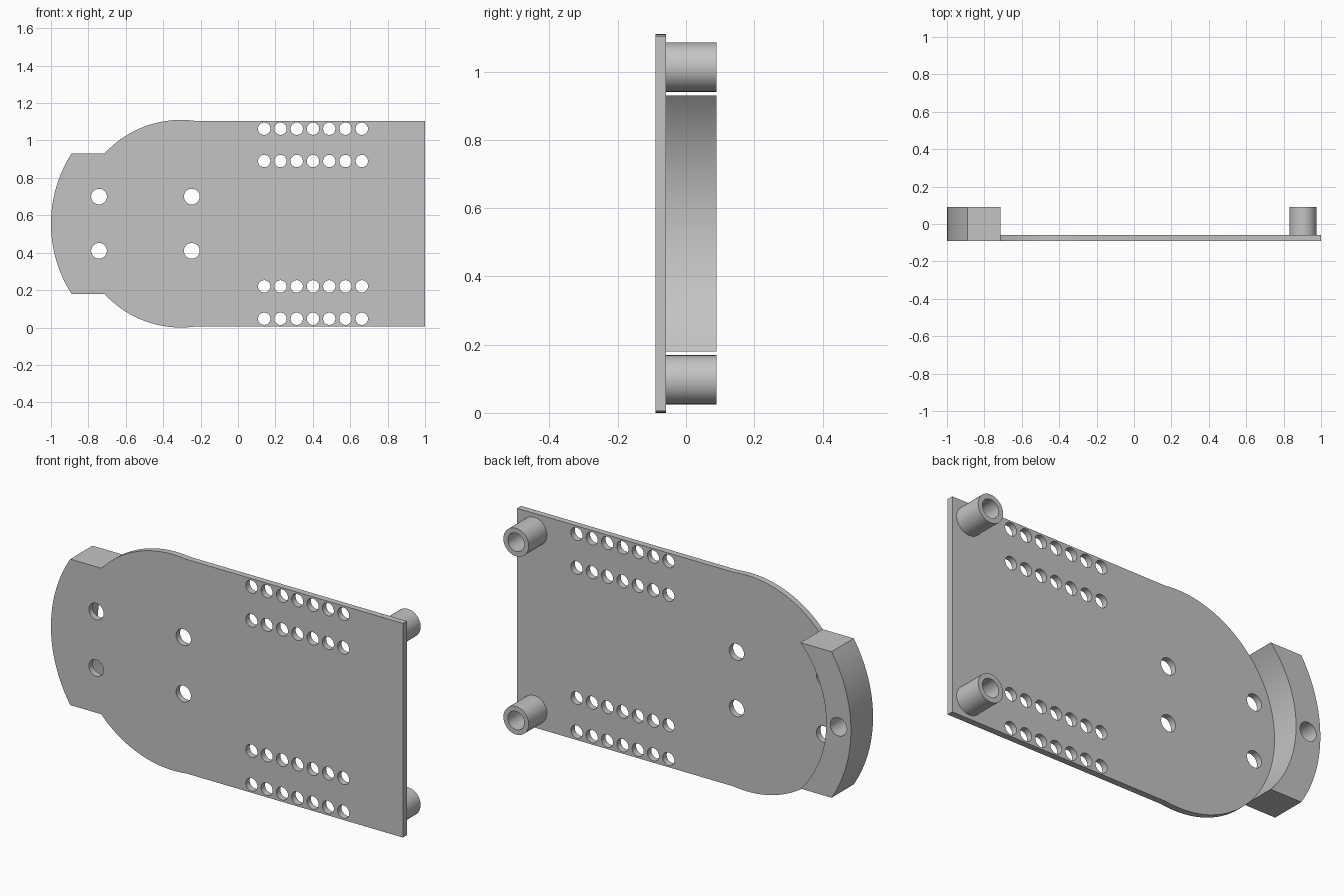
import bpy, bmesh
from math import sin, cos, asin, pi
from mathutils import Matrix

if "Cube" in bpy.data.objects:
    bpy.data.objects.remove(bpy.data.objects["Cube"])

grey = bpy.data.materials.new("plain grey")
grey.use_nodes = True
colour = (0.55, 0.55, 0.55, 1)
grey.diffuse_color = colour
grey.node_tree.nodes["Principled BSDF"].inputs["Base Color"].default_value = colour

MID = 0.555                          # height of the centre line
CX = -0.305                          # centre of the rounded end
R_IN, R_OUT = 0.555, 0.695           # rounded end, bumper outside
HALF, BUMP = 0.55, 0.375             # half heights of plate and bumper
FRONT, SEAT, BACK = -0.09, -0.058, 0.09


def finish(bm, name):
    bmesh.ops.recalc_face_normals(bm, faces=bm.faces)
    mesh = bpy.data.meshes.new(name)
    bm.to_mesh(mesh)
    bm.free()
    mesh.materials.append(grey)
    obj = bpy.data.objects.new(name, mesh)
    bpy.context.collection.objects.link(obj)
    return obj


def arc(radius, start, end, steps=32):
    angles = [start + (end - start) * i / steps for i in range(steps + 1)]
    return [(CX + radius * cos(a), MID + radius * sin(a)) for a in angles]


def extrude(name, outline, y0, y1):
    bm = bmesh.new()
    face = bm.faces.new([bm.verts.new((x, y0, z)) for x, z in outline])
    new = bmesh.ops.extrude_face_region(bm, geom=[face])["geom"]
    verts = [v for v in new if isinstance(v, bmesh.types.BMVert)]
    bmesh.ops.translate(bm, verts=verts, vec=(0, y1 - y0, 0))
    return finish(bm, name)


def cylinders(name, spots, y0, y1):
    """Round bars along y, one for each (x, z, radius)."""
    bm = bmesh.new()
    for x, z, r in spots:
        place = Matrix.Translation((x, (y0 + y1) / 2, z)) @ Matrix.Rotation(pi / 2, 4, "X")
        bmesh.ops.create_cone(bm, cap_ends=True, segments=40, radius1=r, radius2=r,
                              depth=y1 - y0, matrix=place)
    return finish(bm, name)


def drill(obj, spots, y0, y1):
    cutter = cylinders("hole_cutter", spots, y0, y1)
    cutter.hide_render = True
    mod = obj.modifiers.new("holes", "BOOLEAN")
    mod.operation, mod.solver, mod.object = "DIFFERENCE", "EXACT", cutter
    bpy.context.view_layer.objects.active = obj
    bpy.ops.object.modifier_apply(modifier=mod.name)
    bpy.data.objects.remove(cutter)


# Base plate outline: straight body, rounded end, bumper foot
join = asin(HALF / R_IN)
inner = asin(BUMP / R_IN)
outer = asin(BUMP / R_OUT)
bumper_arc = arc(R_OUT, pi - outer, pi + outer)
outline = [(1, MID - HALF), (1, MID + HALF)]
outline += arc(R_IN, join, pi - inner) + bumper_arc + arc(R_IN, pi + inner, 2 * pi - join)
plate = extrude("base_plate", outline, FRONT, SEAT)

# Pin rows and mounting holes
holes = [(0.14 + 0.087 * i, MID + side * dz, 0.033)
         for i in range(7) for side in (-1, 1) for dz in (0.335, 0.508)]
holes += [(x, MID + side * 0.145, 0.042) for x in (-0.743, -0.247) for side in (-1, 1)]
drill(plate, holes, FRONT - 0.1, SEAT + 0.1)

# Curved bumper with a screw hole in its back
bumper = extrude("curved_bumper", bumper_arc + arc(R_IN, pi + inner, pi - inner), SEAT, BACK)
drill(bumper, [(CX - (R_IN + R_OUT) / 2, MID, 0.047)], SEAT - 0.1, BACK + 0.1)

# Hollow standoffs
parts = [plate, bumper]
for label, side in (("upper", 1), ("lower", -1)):
    post = cylinders(label + "_standoff", [(0.903, MID + side * 0.458, 0.072)], SEAT, BACK)
    drill(post, [(0.903, MID + side * 0.458, 0.047)], SEAT - 0.1, BACK + 0.1)
    parts.append(post)

# Smooth curves, sharp edges
bpy.ops.object.select_all(action="DESELECT")
for part in parts:
    part.select_set(True)
bpy.context.view_layer.objects.active = plate
bpy.ops.object.shade_smooth_by_angle(angle=pi / 6)
